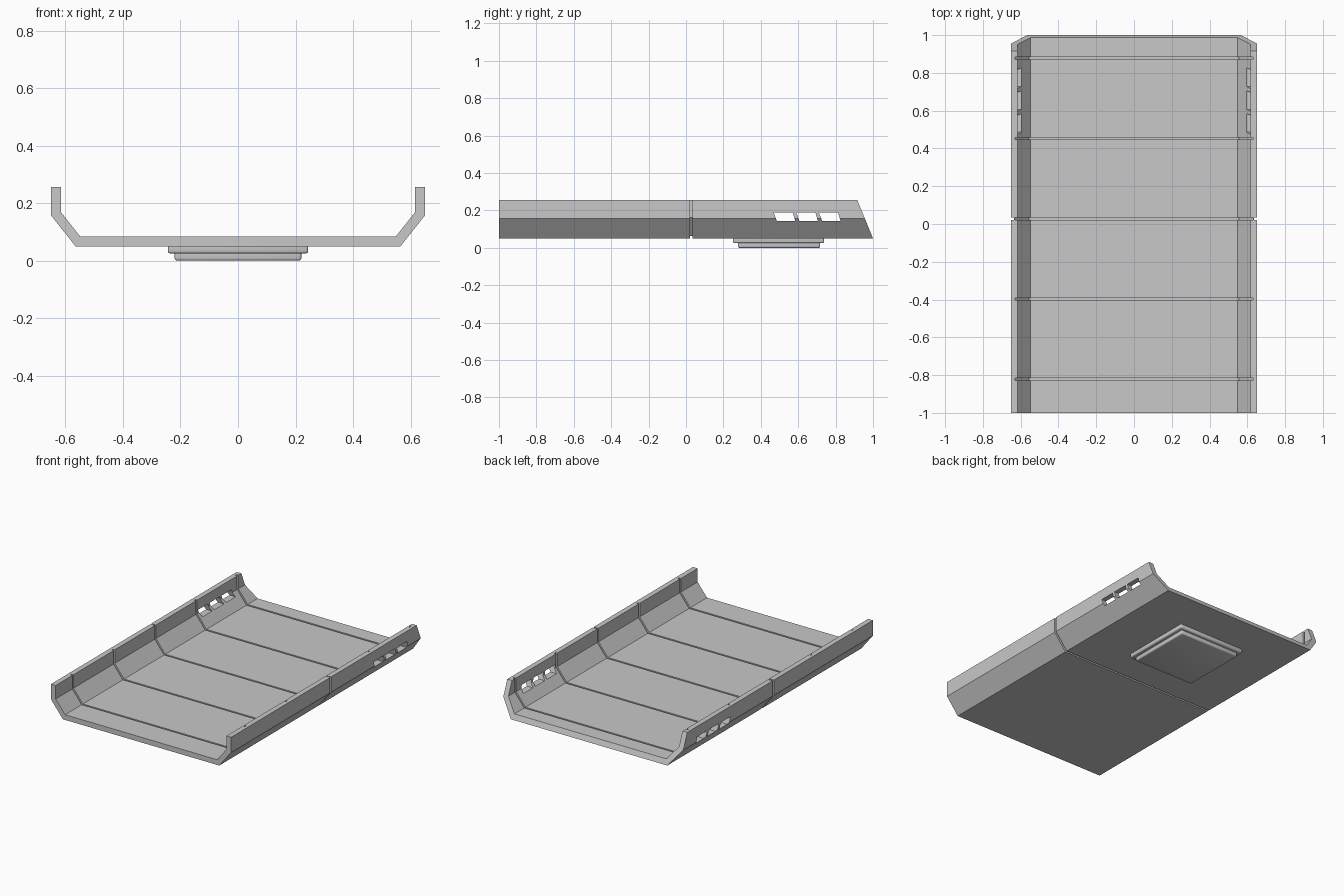
import bpy, bmesh, math

if "Cube" in bpy.data.objects:
    bpy.data.objects.remove(bpy.data.objects["Cube"])

grey = bpy.data.materials.new("light_grey")
grey.diffuse_color = (0.58, 0.58, 0.58, 1)
grey.use_nodes = True
grey.node_tree.nodes["Principled BSDF"].inputs["Base Color"].default_value = grey.diffuse_color

THICK = 0.034          # wall thickness
RIM = 0.257            # top of the side walls


def half_profile(t, rim):
    """Right half of the tray section, offset inward by t: rim, bend, floor corner."""
    length = math.hypot(0.085, 0.107)
    nx, nz = 0.107 / length, 0.085 / length
    c = nx * 0.565 - nz * 0.05 - t
    x, z = 0.65 - t, 0.05 + t
    return [(x, rim), (x, (nx * x - c) / nz), ((c + nz * z) / nx, z)]


def band(t_out, t_in, rim):
    """Closed U-shaped section between two offsets."""
    def side(t):
        h = half_profile(t, rim)
        return h + [(-x, z) for x, z in reversed(h)]
    return side(t_out) + side(t_in)[::-1]


def add_prism(bm, start, end):
    a = [bm.verts.new(p) for p in start]
    b = [bm.verts.new(p) for p in end]
    n = len(a)
    faces = [bm.faces.new((a[i], a[(i + 1) % n], b[(i + 1) % n], b[i])) for i in range(n)]
    if n > 4:          # U-shaped caps as a strip of quads
        for r in (a, b):
            for i in range(n // 2 - 1):
                faces.append(bm.faces.new((r[i], r[i + 1], r[n - 2 - i], r[n - 1 - i])))
    else:
        faces += [bm.faces.new(a), bm.faces.new(b)]


def finish(bm, name):
    bmesh.ops.recalc_face_normals(bm, faces=bm.faces[:])
    mesh = bpy.data.meshes.new(name)
    bm.to_mesh(mesh)
    bm.free()
    mesh.materials.append(grey)
    obj = bpy.data.objects.new(name, mesh)
    bpy.context.collection.objects.link(obj)
    return obj


def cut(target, bm):
    cutter = finish(bm, "cutter")
    cutter.hide_render = True
    mod = target.modifiers.new("cut", 'BOOLEAN')
    mod.operation = 'DIFFERENCE'
    mod.solver = 'EXACT'
    mod.object = cutter
    bpy.context.view_layer.objects.active = target
    bpy.ops.object.modifier_apply(modifier=mod.name)
    bpy.data.objects.remove(cutter)


# Tray: folded sheet with raked back end
section = band(0, THICK, RIM)
bm = bmesh.new()
add_prism(bm, [(x, -1, z) for x, z in section],
          [(x, 1 - (z - 0.05) * 0.41, z) for x, z in section])
tray = finish(bm, "tray")


def groove(bm, t_out, t_in, y, w=0.006):
    s = band(t_out, t_in, 0.32)
    add_prism(bm, [(x, y - w, z) for x, z in s], [(x, y + w, z) for x, z in s])


# Panel grooves across the inside
bm = bmesh.new()
for i in range(5):
    groove(bm, THICK - 0.014, THICK + 0.03, 0.878 - 0.425 * i)
cut(tray, bm)

# Single seam around the outside
bm = bmesh.new()
groove(bm, -0.03, 0.014, 0.028)
cut(tray, bm)

# Three slanted slots through both side walls
bm = bmesh.new()
for i in range(3):
    y = 0.468 + 0.121 * i
    quad = [(y, 0.19), (y + 0.103, 0.19), (y + 0.121 - 0.005, 0.143), (y + 0.018, 0.143)]
    add_prism(bm, [(-0.8, a, z) for a, z in quad], [(0.8, a, z) for a, z in quad])
cut(tray, bm)


# Stepped pad with rounded edges under the floor
def pad(name, hx, y0, y1, z0, z1):
    bm = bmesh.new()
    rect = [(-hx, y0), (hx, y0), (hx, y1), (-hx, y1)]
    add_prism(bm, [(x, y, z0) for x, y in rect], [(x, y, z1) for x, y in rect])
    obj = finish(bm, name)
    mod = obj.modifiers.new("round", 'BEVEL')
    mod.width = 0.008
    mod.segments = 3
    bpy.context.view_layer.objects.active = obj
    bpy.ops.object.modifier_apply(modifier=mod.name)
    for o in bpy.context.selected_objects:
        o.select_set(False)
    obj.select_set(True)
    bpy.ops.object.shade_smooth_by_angle(angle=math.radians(35))


pad("upper_pad", 0.244, 0.25, 0.738, 0.025, 0.07)
pad("lower_pad", 0.22, 0.278, 0.717, 0.0, 0.04)
